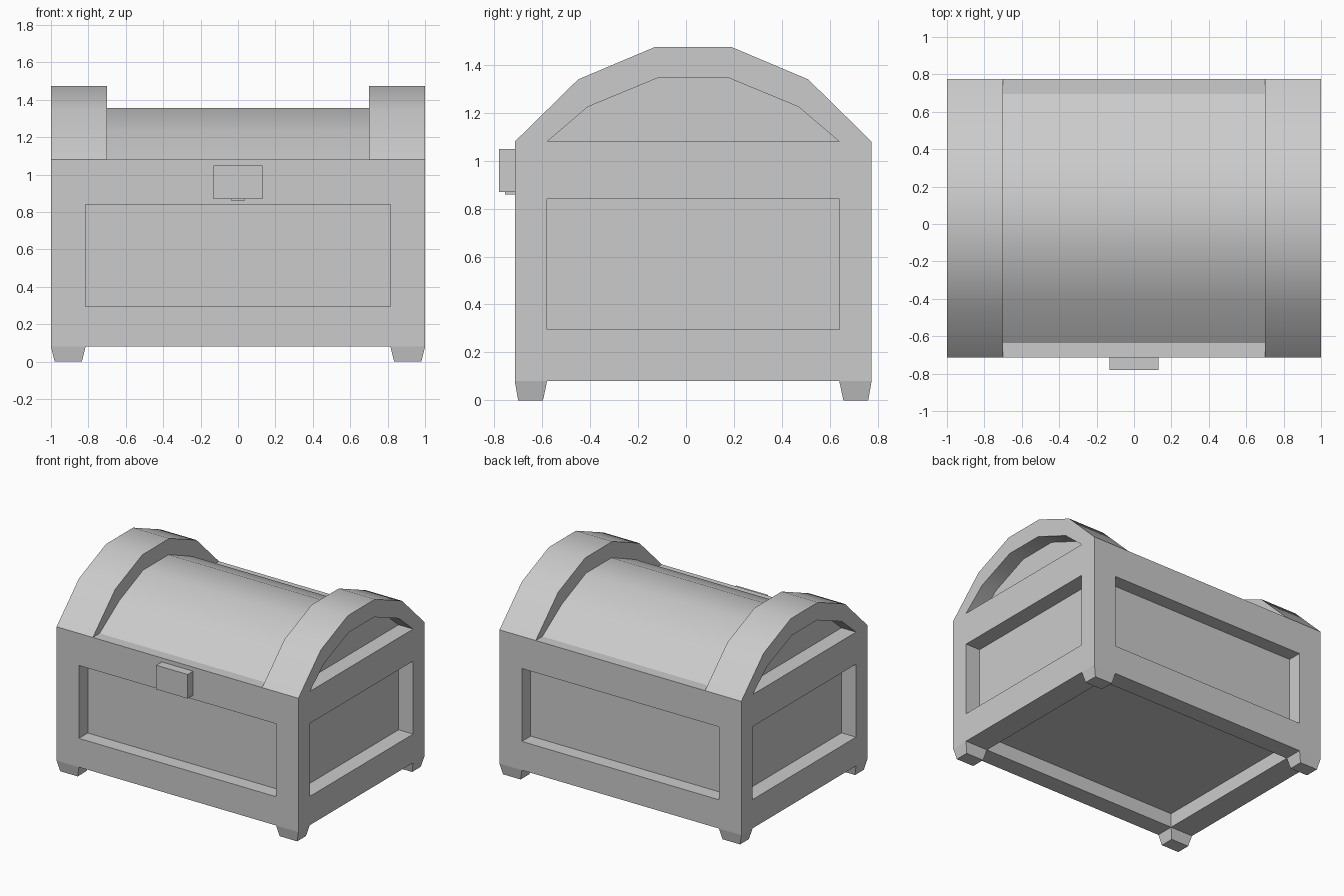
import bpy, bmesh, math
from mathutils import Vector

if "Cube" in bpy.data.objects:
    bpy.data.objects.remove(bpy.data.objects["Cube"])

CY = 0.03          # depth centre of the chest (the lock sticks out in front)
HX, HY = 1.0, 0.745


def finish(bm, name, mirror=None):
    bmesh.ops.recalc_face_normals(bm, faces=bm.faces[:])
    me = bpy.data.meshes.new(name)
    bm.to_mesh(me)
    bm.free()
    ob = bpy.data.objects.new(name, me)
    ob.location.y = CY
    bpy.context.collection.objects.link(ob)
    if mirror:
        mod = ob.modifiers.new("mirror", 'MIRROR')
        mod.use_axis = mirror
    bpy.ops.object.select_all(action='DESELECT')
    ob.select_set(True)
    bpy.context.view_layer.objects.active = ob
    bpy.ops.object.shade_smooth_by_angle(angle=math.radians(30))
    return ob


def loft(name, rings, mirror=None):
    """Join equal-length rings with quads and cap both ends."""
    bm = bmesh.new()
    loops = [[bm.verts.new(p) for p in r] for r in rings]
    for a, b in zip(loops, loops[1:]):
        for i in range(len(a)):
            j = (i + 1) % len(a)
            bm.faces.new((a[i], a[j], b[j], b[i]))
    bm.faces.new(loops[0])
    bm.faces.new(loops[-1])
    return finish(bm, name, mirror)


def rect(x0, x1, y0, y1, z):
    return [(x0, y0, z), (x1, y0, z), (x1, y1, z), (x0, y1, z)]


def box(name, x0, x1, y0, y1, z0, z1):
    return loft(name, [rect(x0, x1, y0, y1, z0), rect(x0, x1, y0, y1, z1)])


def arch(half, x):
    """Symmetric lid cross-section at x from its back half."""
    return [(x, -y, z) for y, z in half] + [(x, y, z) for y, z in reversed(half)]


# body with sunken panels on four sides and underneath
Z0, Z1 = 0.08, 0.96
bm = bmesh.new()
bmesh.ops.create_cube(bm, size=2)
for v in bm.verts:
    v.co = Vector((v.co.x * HX, v.co.y * HY, Z1 if v.co.z > 0 else Z0))
bm.normal_update()
lo, hi = (-0.815, -0.61, 0.295), (0.815, 0.61, 0.84)
for f in [f for f in bm.faces if f.normal.z < 0.5]:
    normal_axis = max(range(3), key=lambda k: abs(f.normal[k]))
    centre = f.calc_center_median()
    bmesh.ops.inset_individual(bm, faces=[f], thickness=0.05)
    for v in f.verts:
        for k in range(3):
            if k != normal_axis:
                v.co[k] = lo[k] if v.co[k] < centre[k] else hi[k]
    bm.normal_update()
    bmesh.ops.inset_individual(bm, faces=[f], thickness=0, depth=0)
    n = f.normal.copy()
    for v in f.verts:
        v.co -= n * (0.12 if normal_axis == 0 else 0.105)
finish(bm, "chest_body")

# four tapered corner feet
loft("feet", [rect(0.835, 0.98, 0.627, 0.731, 0),
              rect(0.815, HX, 0.61, HY, Z0)], (True, True, False))

# raised lid ends with an arched recess in each outer side
outer = [(HY, Z1), (HY, 1.08), (0.48, 1.34), (0.16, 1.475)]
inner = [(0.33, 1.08), (0.61, 1.08), (0.44, 1.225), (0.15, 1.345)]
loft("lid_end_arches", [arch(outer, 0.70), arch(outer, HX),
                        arch(inner, HX), arch(inner, 0.88)], (True, False, False))

# lower middle section of the lid, set back above its rim
middle = [(HY, Z1), (HY, 1.08), (0.665, 1.08), (0.435, 1.235), (0.15, 1.357)]
loft("lid_middle", [arch(middle, -0.70), arch(middle, 0.70)])

# lock plate with a small tab below
box("lock_plate", -0.13, 0.13, -0.81, -HY, 0.87, 1.05)
box("lock_tab", -0.035, 0.035, -0.785, -HY, 0.86, 0.87)
